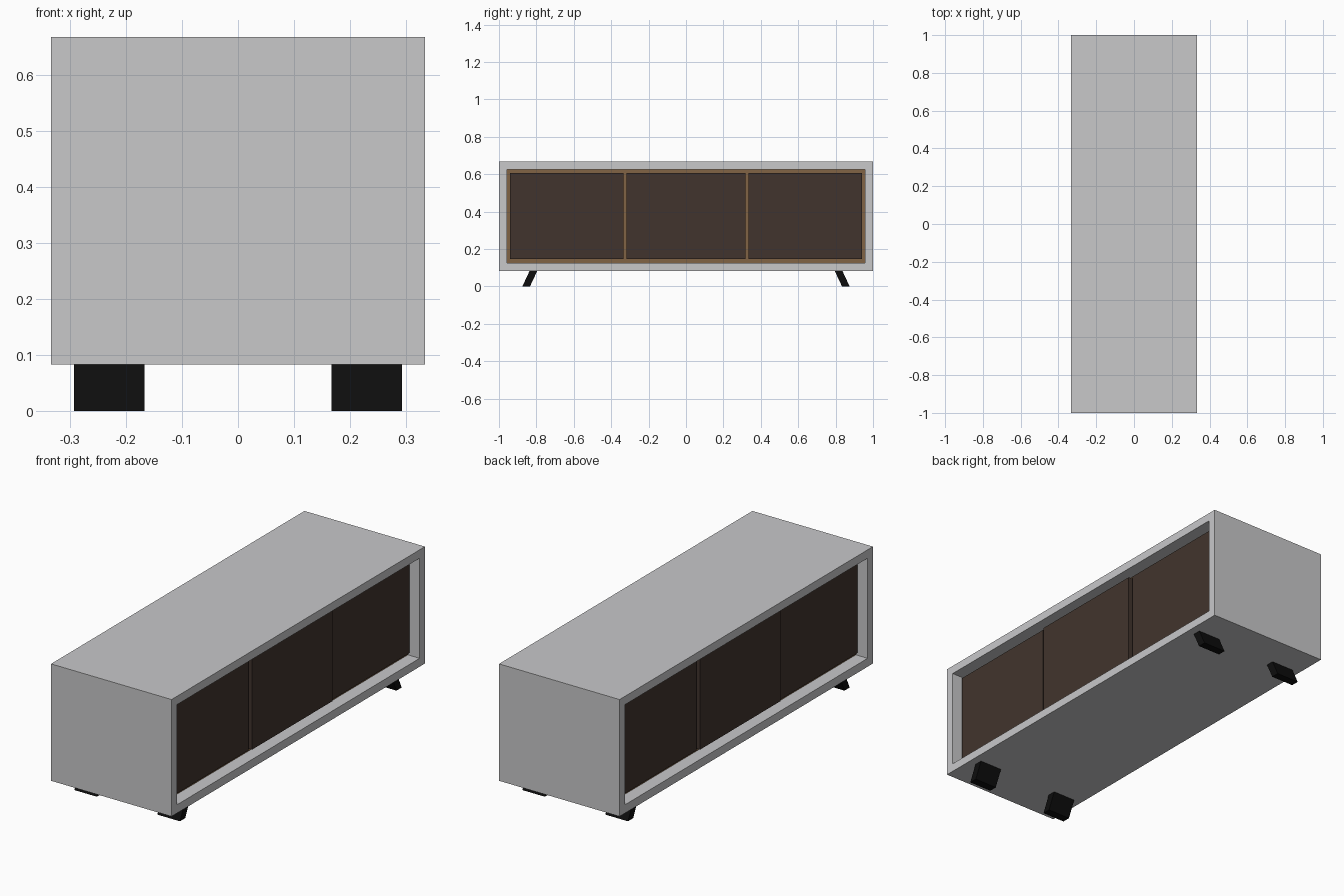
import bpy, bmesh

if "Cube" in bpy.data.objects:
    bpy.data.objects.remove(bpy.data.objects["Cube"])


def material(name, rgb):
    m = bpy.data.materials.new(name)
    m.diffuse_color = (*rgb, 1)
    m.use_nodes = True
    m.node_tree.nodes["Principled BSDF"].inputs["Base Color"].default_value = m.diffuse_color
    return m


GREY = material("painted grey", (0.58, 0.58, 0.59))
BROWN = material("warm brown wood", (0.22, 0.125, 0.06))
DARK = material("dark brown wood", (0.053, 0.034, 0.026))
BLACK = material("black", (0.004, 0.004, 0.004))


def finish(name, bm, mat):
    bmesh.ops.recalc_face_normals(bm, faces=bm.faces)
    mesh = bpy.data.meshes.new(name)
    bm.to_mesh(mesh)
    bm.free()
    mesh.materials.append(mat)
    ob = bpy.data.objects.new(name, mesh)
    bpy.context.collection.objects.link(ob)
    return ob


def box(name, x, y, z, mat, lean=0.0):
    """Box from (min, max) ranges; lean shifts the bottom along y."""
    bm = bmesh.new()
    bmesh.ops.create_cube(bm, size=1)
    for v in bm.verts:
        low = v.co.z < 0
        v.co = [r[1] if c > 0 else r[0] for c, r in zip(v.co, (x, y, z))]
        if low:
            v.co.y += lean
    return finish(name, bm, mat)


X, Z0, Z1, W = 0.333, 0.083, 0.667, 0.042

# Outer shell: rectangular tube open on both long sides
bm = bmesh.new()
loops = []
for x in (-X, X):
    for w in (0, W):
        loops.append([bm.verts.new((x, y, z)) for y, z in (
            (-1 + w, Z0 + w), (1 - w, Z0 + w), (1 - w, Z1 - w), (-1 + w, Z1 - w))])
outer_l, inner_l, outer_r, inner_r = loops
for a, b in ((outer_l, inner_l), (outer_r, inner_r), (outer_l, outer_r), (inner_l, inner_r)):
    for i in range(4):
        j = (i + 1) % 4
        bm.faces.new((a[i], a[j], b[j], b[i]))
finish("outer_shell", bm, GREY)

# Inner wooden carcass, recessed behind the doors
BACK = X - 0.065
box("inner_carcass", (-BACK, BACK), (-1 + W, 1 - W), (Z0 + W, Z1 - W), BROWN)

# Three doors per side, the middle one slightly proud
for side, sx in (("right", 1), ("left", -1)):
    for part, y0, y1, depth in (("front", -0.94, -0.333, 0.043),
                                ("middle", -0.318, 0.318, 0.033),
                                ("back", 0.333, 0.94, 0.043)):
        xs = sorted((sx * BACK, sx * (X - depth)))
        box(f"{side}_{part}_door", xs, (y0, y1), (0.147, 0.607), DARK)

# Slanted block feet, splayed outwards at the ground
for sx, side in ((1, "right"), (-1, "left")):
    for sy, end in ((1, "back"), (-1, "front")):
        box(f"{end}_{side}_foot", sorted((sx * 0.167, sx * 0.292)),
            sorted((sy * 0.795, sy * 0.836)), (0, Z0), BLACK, lean=sy * 0.039)
